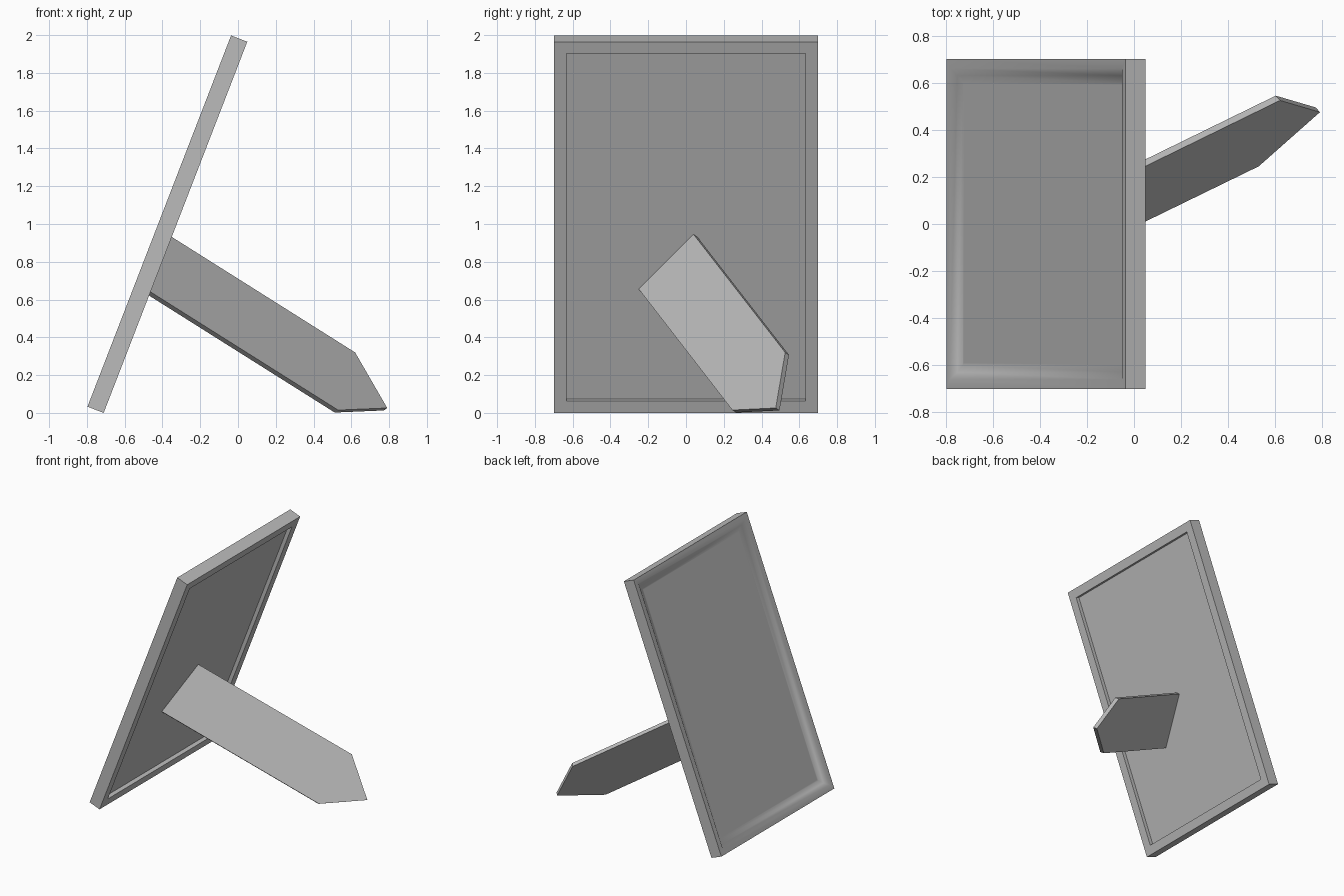
import bpy, bmesh
from mathutils import Matrix, Vector

old = bpy.data.objects.get("Cube")
if old:
    bpy.data.objects.remove(old, do_unlink=True)

grey = bpy.data.materials.new("neutral grey")
grey.use_nodes = True
colour = (0.5, 0.5, 0.5, 1)
grey.diffuse_color = colour
grey.node_tree.nodes["Principled BSDF"].inputs["Base Color"].default_value = colour

WIDTH, LENGTH, THICK = 1.4, 2.107, 0.092


def make_object(name, bm):
    bmesh.ops.recalc_face_normals(bm, faces=bm.faces)
    mesh = bpy.data.meshes.new(name)
    bm.to_mesh(mesh)
    bm.free()
    obj = bpy.data.objects.new(name, mesh)
    bpy.context.collection.objects.link(obj)
    mesh.materials.append(grey)
    return obj


def ring(bm, inset, depth):
    w, top = WIDTH / 2 - inset, LENGTH - inset
    return [bm.verts.new((x, y, -depth))
            for x, y in ((-w, inset), (w, inset), (w, top), (-w, top))]


# Frame: nested rectangles from the front panel, over the lip, to the back panel
bm = bmesh.new()
profile = [(0.11, 0.036), (0.1, 0.036), (0.07, 0.023), (0.04, 0), (0, 0),
           (0, THICK), (0.067, THICK), (0.067, THICK - 0.029)]
rings = [ring(bm, *p) for p in profile]
for a, b in zip(rings, rings[1:]):
    for i in range(4):
        j = (i + 1) % 4
        bm.faces.new((a[i], a[j], b[j], b[i]))
bm.faces.new(rings[0])
bm.faces.new(rings[-1])
frame = make_object("picture_frame", bm)

# Lean the frame back
along = Vector((0.361, 0, 0.933)).normalized()
across = Vector((0, -1, 0))
out = across.cross(along)
tilt = Matrix((across, along, out)).transposed().to_4x4()
frame.data.transform(Matrix.Translation((-0.797, 0, 0.033)) @ tilt)
bpy.context.view_layer.objects.active = frame
frame.select_set(True)
bpy.ops.object.shade_smooth_by_angle(angle=0.8)

# Support leg: flat plate with a pointed foot, thickened behind its outer face
outline = [Vector(p) for p in ((-0.372, 0.04, 0.945), (-0.486, -0.25, 0.655),
                               (0.53, 0.245, 0.015), (0.79, 0.475, 0.026),
                               (0.62, 0.525, 0.32))]
normal = (outline[1] - outline[0]).cross(outline[4] - outline[0]).normalized()
bm = bmesh.new()
outer = [bm.verts.new(p) for p in outline]
inner = [bm.verts.new(p - normal * 0.03) for p in outline]
bm.faces.new(outer)
bm.faces.new(inner)
for i in range(5):
    j = (i + 1) % 5
    bm.faces.new((outer[i], outer[j], inner[j], inner[i]))
make_object("support_leg", bm)
